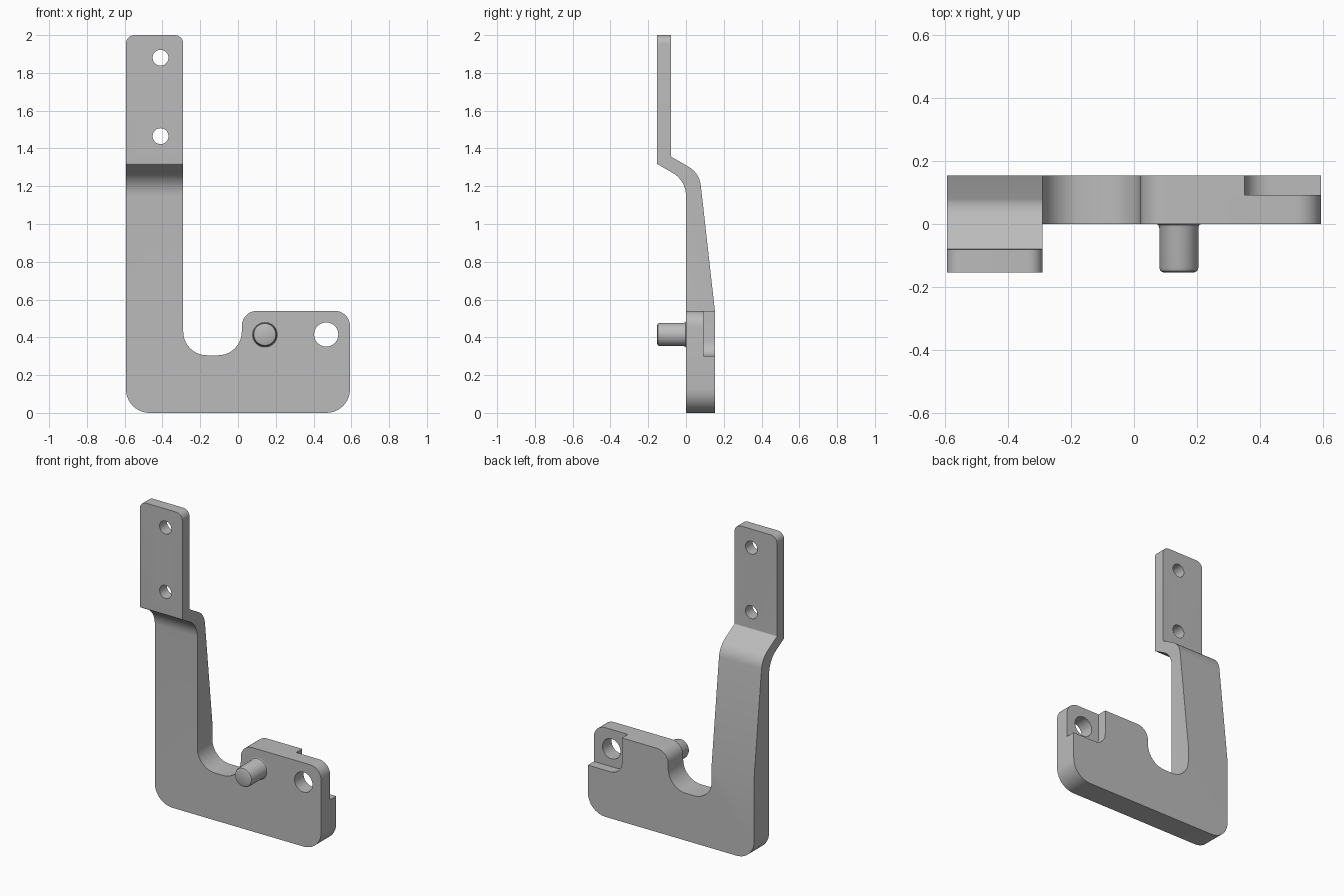
import bpy, bmesh, math
from mathutils import Vector

cube = bpy.data.objects.get("Cube")
if cube:
    bpy.data.objects.remove(cube, do_unlink=True)

steel = bpy.data.materials.new("grey steel")
steel.use_nodes = True
GREY = (0.5, 0.5, 0.5, 1)
steel.diffuse_color = GREY
steel.node_tree.nodes["Principled BSDF"].inputs["Base Color"].default_value = GREY


def rounded(corners, steps=10):
    """Outline from (u, v, radius) corners, each replaced by a tangent arc."""
    out = []
    for i, (u, v, r) in enumerate(corners):
        p = Vector((u, v))
        if r == 0:
            out.append(p)
            continue
        a = (Vector(corners[i - 1][:2]) - p).normalized()
        b = (Vector(corners[(i + 1) % len(corners)][:2]) - p).normalized()
        half = a.angle(b) / 2
        centre = p + (a + b).normalized() * r / math.sin(half)
        start = p + a * r / math.tan(half) - centre
        end = p + b * r / math.tan(half) - centre
        sweep = start.angle_signed(end)
        for k in range(steps + 1):
            t = -sweep * k / steps
            c, s = math.cos(t), math.sin(t)
            out.append(centre + Vector((c * start.x - s * start.y, s * start.x + c * start.y)))
    return out


def make_object(name, bm):
    bmesh.ops.recalc_face_normals(bm, faces=bm.faces)
    mesh = bpy.data.meshes.new(name)
    bm.to_mesh(mesh)
    bm.free()
    mesh.materials.append(steel)
    obj = bpy.data.objects.new(name, mesh)
    bpy.context.collection.objects.link(obj)
    return obj


def prism(name, outline, place, lo, hi):
    """Extrude a 2D outline; place(u, v, depth) gives the 3D point."""
    bm = bmesh.new()
    a = [bm.verts.new(place(p.x, p.y, lo)) for p in outline]
    b = [bm.verts.new(place(p.x, p.y, hi)) for p in outline]
    bm.faces.new(a)
    bm.faces.new(b)
    for i in range(len(a)):
        bm.faces.new((a[i - 1], a[i], b[i], b[i - 1]))
    return make_object(name, bm)


def activate(obj):
    bpy.ops.object.select_all(action='DESELECT')
    bpy.context.view_layer.objects.active = obj
    obj.select_set(True)


def carve(obj, tool, operation):
    mod = obj.modifiers.new("carve", 'BOOLEAN')
    mod.operation, mod.solver, mod.object = operation, 'EXACT', tool
    activate(obj)
    bpy.ops.object.modifier_apply(modifier=mod.name)
    bpy.data.objects.remove(tool, do_unlink=True)


def from_front(x, z, y):
    return (x, y, z)


def from_side(y, z, x):
    return (x, y, z)


def circle(x, z, r, n=40):
    return [Vector((x + r * math.cos(math.tau * k / n), z + r * math.sin(math.tau * k / n)))
            for k in range(n)]


# Bracket body: front outline crossed with the cranked, tapered side profile
W, D = 0.593, 0.153
front = rounded([(-W, 0, 0.125), (W, 0, 0.125), (W, 0.54, 0.08), (0.02, 0.54, 0.08),
                 (0.02, 0.305, 0.125), (-0.29, 0.305, 0.125), (-0.29, 2, 0.045), (-W, 2, 0.045)])
side = rounded([(0, -0.2, 0), (D, -0.2, 0), (D, 0.54, 0), (0.071, 1.27, 0.13),
                (-0.08, 1.357, 0.006), (-0.08, 2.2, 0), (-D, 2.2, 0), (-D, 1.318, 0.006),
                (0, 1.23, 0.14)])
bracket = prism("bracket_body", front, from_front, -0.4, 0.4)
carve(bracket, prism("side_cutter", side, from_side, -1, 1), 'INTERSECT')

# Rebate at the back corner of the foot
rebate = rounded([(0.35, 0.30, 0.08), (0.8, 0.30, 0), (0.8, 0.8, 0), (0.35, 0.8, 0)])
carve(bracket, prism("rebate_cutter", rebate, from_front, 0.092, 0.4), 'DIFFERENCE')

# Bolt holes
for x, z, r in ((-0.41, 1.88, 0.042), (-0.41, 1.465, 0.042), (0.467, 0.415, 0.064)):
    carve(bracket, prism("hole_cutter", circle(x, z, r), from_front, -0.5, 0.5), 'DIFFERENCE')

# Locating pin, turned with a base fillet and rounded tip
section = [(0.07, 0.01), (0.07, 0), (0.065, -0.003), (0.062, -0.012), (0.062, -0.138),
           (0.058, -0.149), (0.049, -D)]
bm = bmesh.new()
N = 40
rings = [[bm.verts.new((p.x, y, p.y)) for p in circle(0.142, 0.415, r, N)] for r, y in section]
for low, high in zip(rings, rings[1:]):
    for i in range(N):
        bm.faces.new((low[i - 1], low[i], high[i], high[i - 1]))
bm.faces.new(rings[0])
bm.faces.new(rings[-1])
pin = make_object("locating_pin", bm)

for obj in (bracket, pin):
    activate(obj)
    bpy.ops.object.shade_smooth_by_angle(angle=math.radians(30))
